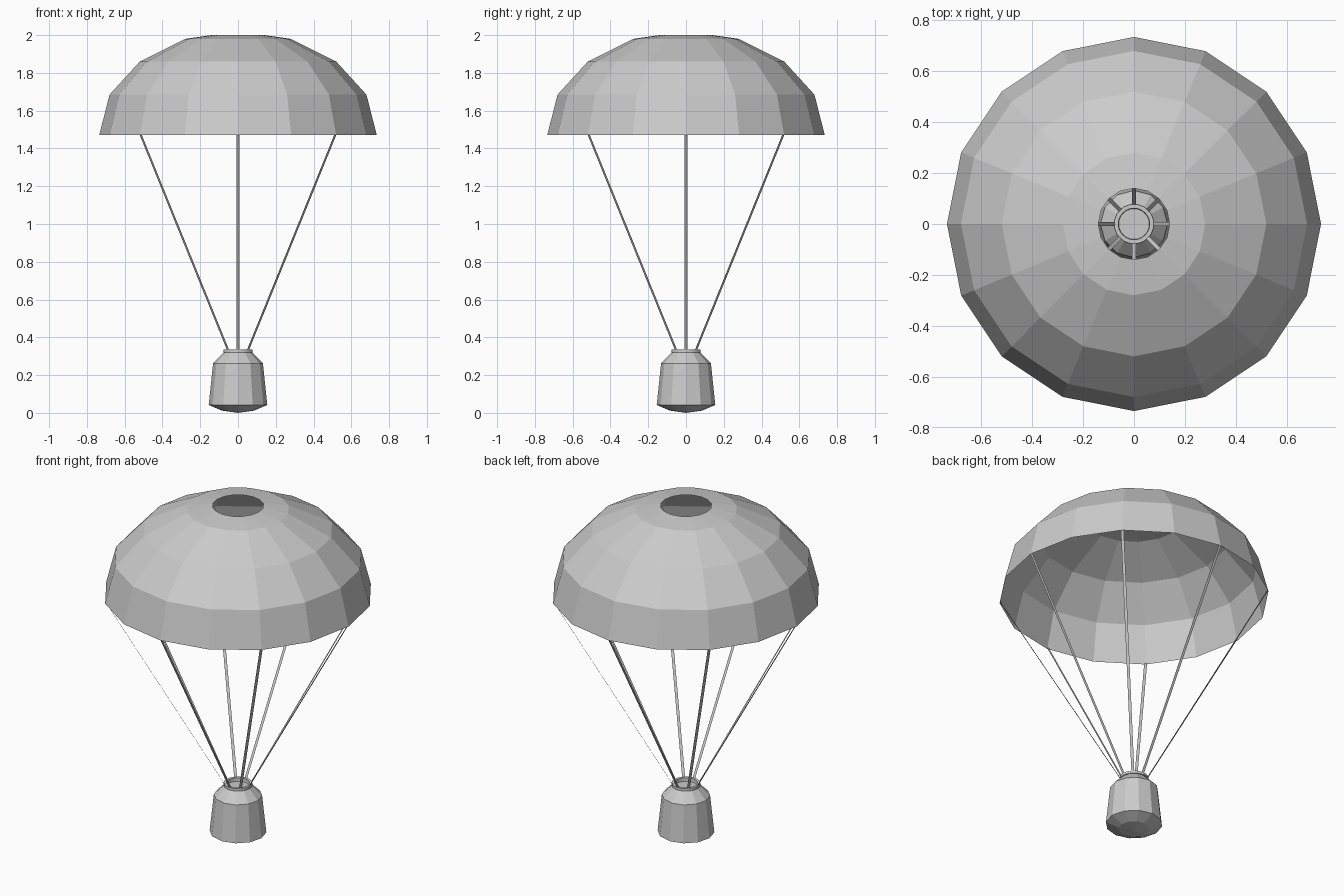
import bpy, bmesh
from math import sin, cos, pi, tau
from mathutils import Vector

if "Cube" in bpy.data.objects:
    bpy.data.objects.remove(bpy.data.objects["Cube"])


def finish(name, bm):
    mesh = bpy.data.meshes.new(name)
    bm.to_mesh(mesh)
    bm.free()
    obj = bpy.data.objects.new(name, mesh)
    bpy.context.collection.objects.link(obj)
    return obj


def lathe(name, profile, sides):
    """Flat-shaded surface of revolution; profile runs bottom to top as (radius, z)."""
    bm = bmesh.new()
    rings = []
    for r, z in profile:
        if r == 0:
            rings.append([bm.verts.new((0, 0, z))] * sides)
        else:
            rings.append([bm.verts.new((r * cos(tau * i / sides), r * sin(tau * i / sides), z))
                          for i in range(sides)])
    for low, high in zip(rings, rings[1:]):
        for i in range(sides):
            j = (i + 1) % sides
            corners = dict.fromkeys((low[i], low[j], high[j], high[i]))
            bm.faces.new(list(corners))
    return finish(name, bm)


# Open canopy sheet with a vent hole at the top
lathe("canopy", [(0.735, 1.47), (0.68, 1.685), (0.52, 1.86), (0.28, 1.98), (0.14, 2.0)], 16)

# Capsule body with shallow domed base and sloping shoulder
lathe("capsule_body", [(0, 0), (0.085, 0.012), (0.155, 0.042), (0.132, 0.262), (0.072, 0.322)], 12)

# Raised collar with a recessed hatch
lathe("capsule_collar", [(0.07, 0.32), (0.078, 0.32), (0.078, 0.335), (0.062, 0.335),
                         (0.06, 0.315), (0, 0.315)], 24)

# Eight flat suspension ribbons, widths tangent to the canopy rim
HALF_WIDTH = 0.008
for k in range(8):
    a = k * pi / 4
    out, side = Vector((cos(a), sin(a), 0)), Vector((-sin(a), cos(a), 0)) * HALF_WIDTH
    bottom = out * 0.073 + Vector((0, 0, 0.33))
    top = out * 0.73 + Vector((0, 0, 1.475))
    bm = bmesh.new()
    bm.faces.new([bm.verts.new(p) for p in (bottom - side, bottom + side, top + side, top - side)])
    finish(f"suspension_line_{k + 1}", bm)
